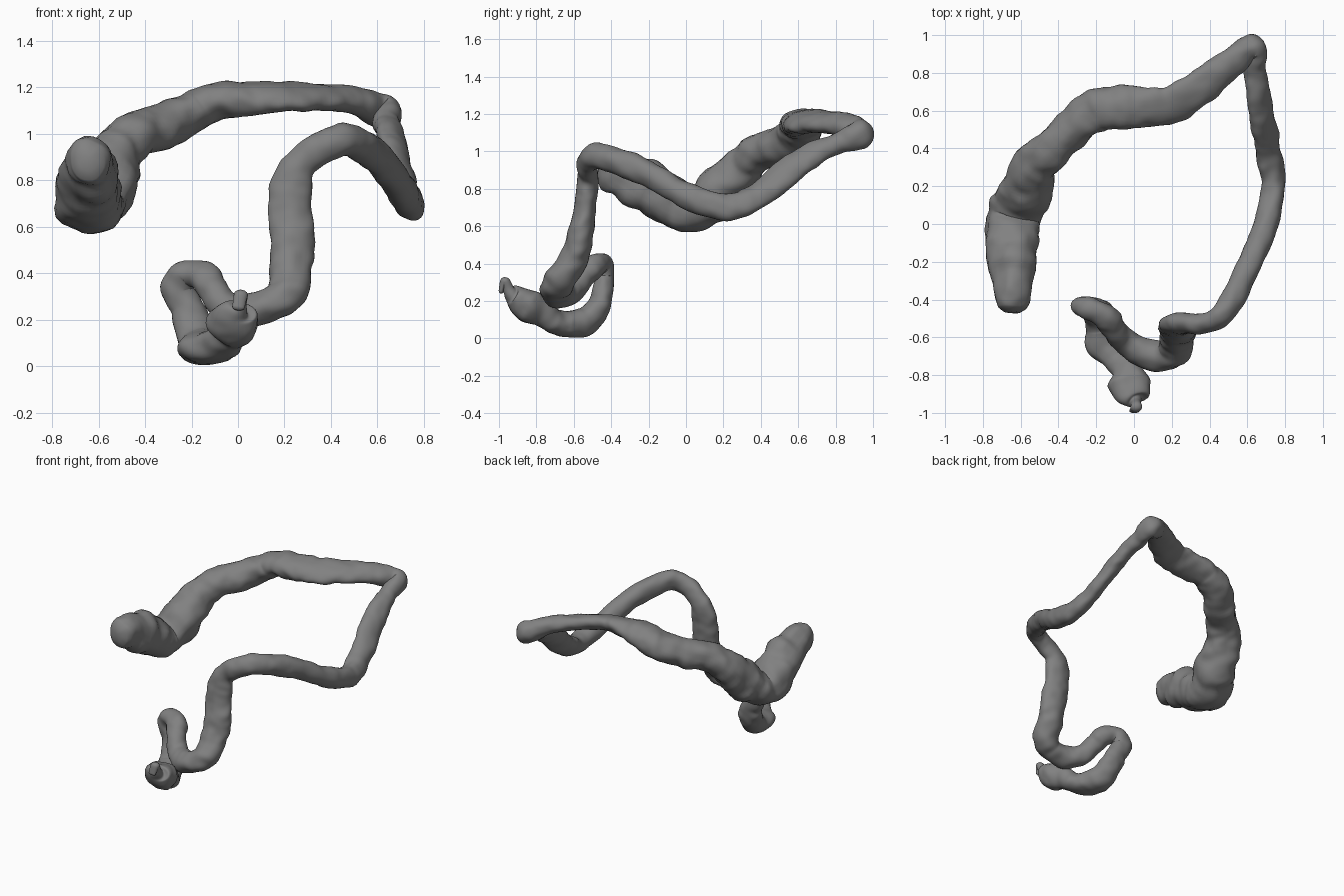
import bpy, bmesh, math
from mathutils import Vector, noise

SIDES, STEPS = 28, 10

# Each station: centre x, y, z, then tube radius along x, y, z
ascending = [
    (-.645, -.445, .895, .075, .06, .09), (-.64, -.37, .88, .10, .09, .12),
    (-.64, -.20, .80, .128, .125, .145), (-.65, -.05, .72, .145, .12, .135),
    (-.63, .06, .69, .142, .12, .115), (-.575, .17, .775, .14, .13, .135),
    (-.54, .29, .895, .118, .11, .115), (-.46, .38, .985, .105, .105, .10),
]
transverse = [
    (-.33, .50, 1.03, .10, .11, .095), (-.20, .60, 1.09, .10, .115, .09),
    (-.10, .615, 1.14, .10, .11, .077), (.05, .61, 1.152, .10, .108, .07),
    (.20, .635, 1.162, .09, .10, .056), (.36, .725, 1.158, .09, .09, .054),
    (.50, .845, 1.145, .08, .08, .06), (.59, .92, 1.11, .07, .07, .075),
    (.645, .92, 1.085, .055, .07, .078), (.64, .82, 1.045, .056, .065, .058),
]
descending = [
    (.66, .69, .99, .066, .07, .06), (.675, .58, .915, .068, .07, .066),
    (.70, .45, .815, .068, .07, .066),
    (.725, .33, .735, .068, .07, .07), (.74, .20, .705, .064, .062, .072),
    (.705, .02, .76, .064, .062, .07), (.625, -.18, .865, .064, .062, .072),
    (.54, -.36, .945, .064, .062, .072), (.46, -.48, .975, .065, .058, .07),
    (.36, -.525, .94, .064, .052, .07), (.27, -.525, .87, .075, .054, .07),
    (.225, -.53, .77, .088, .055, .07), (.225, -.545, .65, .096, .063, .07),
    (.235, -.57, .52, .097, .074, .07), (.225, -.61, .41, .094, .076, .07),
]
sigmoid = [
    (.21, -.67, .315, .088, .085, .08), (.14, -.70, .265, .075, .08, .07),
    (.03, -.67, .235, .065, .078, .072), (-.06, -.61, .26, .065, .07, .07),
    (-.115, -.55, .335, .06, .064, .06), (-.15, -.49, .385, .068, .06, .062),
    (-.225, -.45, .395, .068, .06, .058), (-.26, -.44, .33, .072, .052, .065),
    (-.215, -.445, .25, .076, .055, .065), (-.195, -.47, .17, .085, .065, .06),
]
rectum = [
    (-.165, -.54, .09, .095, .068, .075), (-.135, -.64, .078, .122, .08, .072),
    (-.08, -.715, .10, .095, .07, .07), (-.035, -.78, .145, .075, .07, .08),
    (-.02, -.85, .18, .105, .08, .10), (-.015, -.92, .23, .09, .05, .065),
    (.005, -.945, .255, .03, .03, .03), (.012, -.97, .308, .028, .022, .022),
    (.0, -.99, .25, .026, .012, .02),
]
POUCHY = (len(ascending) + 3) * STEPS  # pouches fade out after this ring
# Flattened stretches leaning sideways: centre, axis index, lean, reach
LEANS = [(Vector((.30, .70, 1.15)), 1, .32, .32),
         (Vector((.69, .50, .85)), 0, -.5, .30)]


def spline(a, b, c, d, t):
    """Catmull-Rom blend of four stations."""
    return [.5 * (2*q + (r-p)*t + (2*p-5*q+4*r-s)*t*t + (3*q-p-3*r+s)*t**3)
            for p, q, r, s in zip(a, b, c, d)]


def tube(name, pts):
    path = []
    n = len(pts)
    for i in range(n - 1):
        q = pts[max(i-1, 0)], pts[i], pts[i+1], pts[min(i+2, n-1)]
        path += [spline(*q, k / STEPS) for k in range(STEPS)]
    path.append(list(pts[-1]))
    centres = [Vector(p[:3]) for p in path]
    last = len(path) - 1
    bm = bmesh.new()
    rings, side = [], Vector((1, 0, 0))
    run = 0
    for i, p in enumerate(path):
        tan = (centres[min(i+1, last)] - centres[max(i-1, 0)]).normalized()
        side = (side - tan * side.dot(tan)).normalized()
        other = tan.cross(side)
        run += (centres[i] - centres[max(i-1, 0)]).length
        pouch = .035 * max(0, 1 - i / POUCHY) + .01
        ring = []
        for k in range(SIDES):
            a = 2 * math.pi * k / SIDES
            u = side * math.cos(a) + other * math.sin(a)
            off = Vector(u[j] * p[3+j] for j in range(3))
            for mid, axis, lean, reach in LEANS:
                d = (centres[i] - mid).length / reach
                off.z += lean * off[axis] * math.exp(-d ** 4)
            # ring folds plus organic lumps
            at = centres[i] + off
            off *= (1.01 + pouch * math.sin(run * 38 + 1.2 * math.sin(a))
                    + .17 * noise.noise(at * 9) + .09 * noise.noise(at * 19))
            ring.append(bm.verts.new(centres[i] + off))
        rings.append(ring)
    for r0, r1 in zip(rings, rings[1:]):
        for k in range(SIDES):
            m = (k + 1) % SIDES
            bm.faces.new((r0[k], r0[m], r1[m], r1[k]))
    # rounded end caps
    for ring, c, nxt in ((rings[0], centres[0], centres[1]),
                         (rings[-1], centres[-1], centres[-2])):
        out = (c - nxt).normalized() * (.03 if ring is rings[0] else .01)
        inner = [bm.verts.new(c + (v.co - c) * .6 + out * .8) for v in ring]
        tip = bm.verts.new(c + out)
        for k in range(SIDES):
            m = (k + 1) % SIDES
            bm.faces.new((ring[k], ring[m], inner[m], inner[k]))
            bm.faces.new((inner[k], inner[m], tip))
    bmesh.ops.recalc_face_normals(bm, faces=bm.faces)
    me = bpy.data.meshes.new(name)
    bm.to_mesh(me)
    bm.free()
    me.shade_smooth()
    ob = bpy.data.objects.new(name, me)
    bpy.context.collection.objects.link(ob)
    # relax tight bends
    mod = ob.modifiers.new("relax", 'SMOOTH')
    mod.factor, mod.iterations = .5, 2
    return ob


# Whole large intestine as one continuous tube
gut = tube("large_intestine",
           ascending + transverse + descending + sigmoid + rectum)
mat = bpy.data.materials.new("dark_grey")
mat.diffuse_color = (.22, .22, .22, 1)
gut.data.materials.append(mat)
